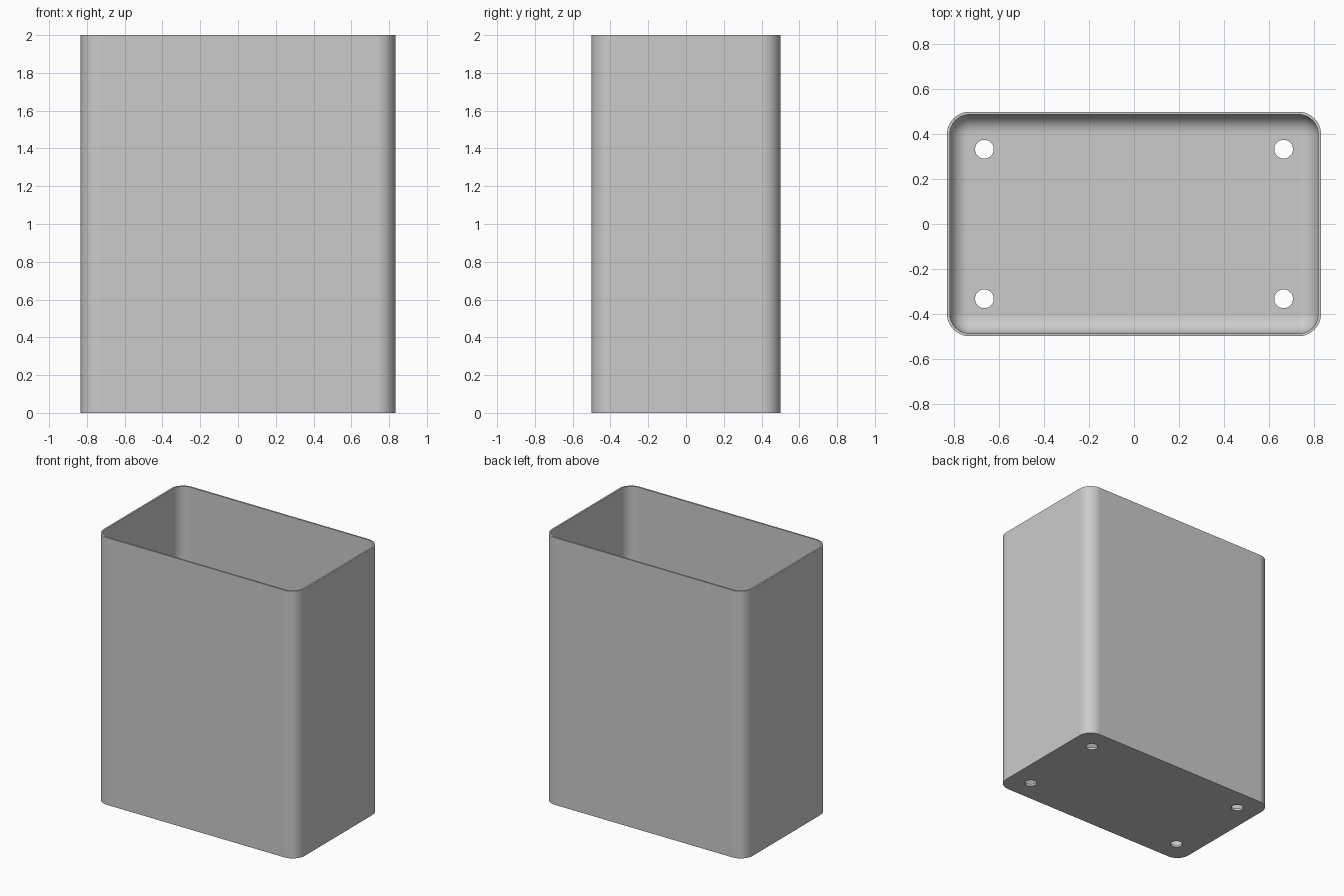
import bpy
import bmesh
import math

cube = bpy.data.objects.get("Cube")
if cube:
    bpy.data.objects.remove(cube, do_unlink=True)

HALF_X, HALF_Y, HEIGHT = 0.8333, 0.5, 2.0
RADIUS, WALL, FLOOR = 0.1, 0.0125, 0.0167
STEPS = 12

grey = bpy.data.materials.new("light grey")
grey.use_nodes = True
colour = (0.6, 0.6, 0.6, 1)
grey.diffuse_color = colour
grey.node_tree.nodes["Principled BSDF"].inputs["Base Color"].default_value = colour


def ring(bm, inset, z):
    """Rounded rectangle, inset from the outer wall."""
    r = RADIUS - inset
    cx, cy = HALF_X - RADIUS, HALF_Y - RADIUS
    verts = []
    for corner, (sx, sy) in enumerate([(1, 1), (-1, 1), (-1, -1), (1, -1)]):
        for i in range(STEPS + 1):
            a = (corner + i / STEPS) * math.pi / 2
            verts.append(bm.verts.new((sx * cx + r * math.cos(a),
                                       sy * cy + r * math.sin(a), z)))
    return verts


# Open bin: outer wall, rim, inner wall and rounded inner floor edge
fillet = RADIUS - WALL - 0.004
levels = [(0, 0), (0, HEIGHT), (WALL, HEIGHT)]
for i in range(STEPS + 1):
    a = i / STEPS * math.pi / 2
    levels.append((WALL + fillet * (1 - math.cos(a)),
                   FLOOR + fillet * (1 - math.sin(a))))

bm = bmesh.new()
rings = [ring(bm, inset, z) for inset, z in levels]
for low, high in zip(rings, rings[1:]):
    for i in range(len(low)):
        j = (i + 1) % len(low)
        bm.faces.new((low[i], low[j], high[j], high[i]))
bm.faces.new(list(reversed(rings[0])))
bm.faces.new(rings[-1])
bmesh.ops.recalc_face_normals(bm, faces=bm.faces)
mesh = bpy.data.meshes.new("bin_body")
bm.to_mesh(mesh)
bm.free()
mesh.materials.append(grey)
body = bpy.data.objects.new("bin_body", mesh)
bpy.context.collection.objects.link(body)

# Four drain holes through the floor
cutters = []
for x in (-0.6667, 0.6667):
    for y in (-0.3333, 0.3333):
        bpy.ops.mesh.primitive_cylinder_add(vertices=40, radius=0.0417, depth=0.2,
                                            location=(x, y, 0))
        cutter = bpy.context.object
        cutter.name = "hole_cutter"
        cutter.hide_render = True
        cutter.data.materials.append(grey)
        cutters.append(cutter)
        cut = body.modifiers.new("drain_hole", "BOOLEAN")
        cut.operation = "DIFFERENCE"
        cut.solver = "EXACT"
        cut.object = cutter

depsgraph = bpy.context.evaluated_depsgraph_get()
cut_mesh = bpy.data.meshes.new_from_object(body.evaluated_get(depsgraph))
body.modifiers.clear()
body.data = cut_mesh
for cutter in cutters:
    bpy.data.objects.remove(cutter, do_unlink=True)

# Smooth corners with crisp rim, base and hole edges
bpy.ops.object.select_all(action="DESELECT")
body.select_set(True)
bpy.context.view_layer.objects.active = body
bpy.ops.object.shade_smooth_by_angle(angle=math.radians(35))
weighted = body.modifiers.new("even_shading", "WEIGHTED_NORMAL")
weighted.keep_sharp = True
